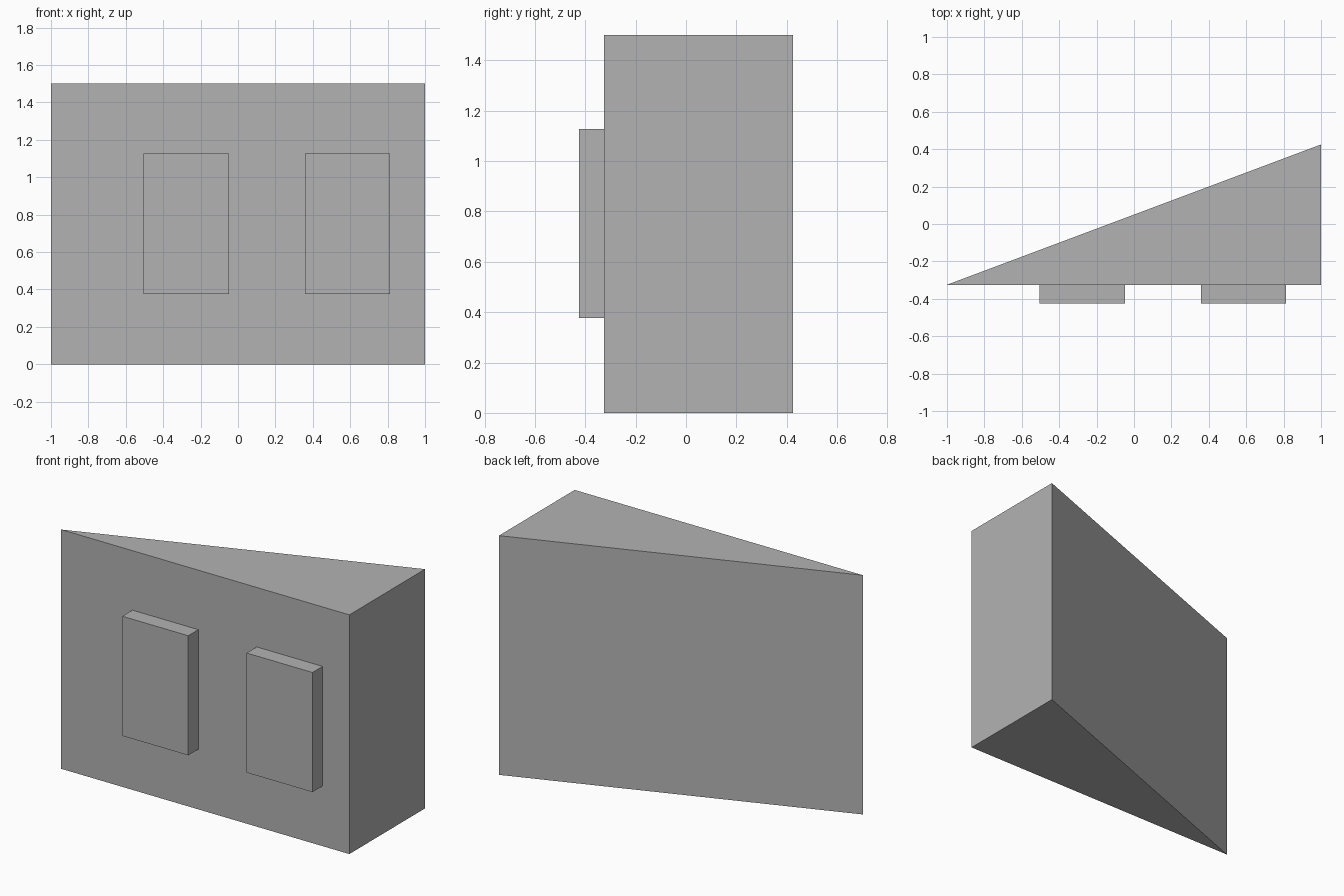
import bpy
import bmesh

cube = bpy.data.objects.get("Cube")
if cube:
    bpy.data.objects.remove(cube, do_unlink=True)

grey = bpy.data.materials.new("plain_grey")
grey.use_nodes = True
colour = (0.448, 0.448, 0.448, 1)
grey.diffuse_color = colour
grey.node_tree.nodes["Principled BSDF"].inputs["Base Color"].default_value = colour


def prism(name, outline, bottom, top):
    """Extrude a plan outline upward from bottom to top."""
    bm = bmesh.new()
    base = bm.faces.new([bm.verts.new((x, y, bottom)) for x, y in outline])
    result = bmesh.ops.extrude_face_region(bm, geom=[base])
    raised = [v for v in result["geom"] if isinstance(v, bmesh.types.BMVert)]
    bmesh.ops.translate(bm, verts=raised, vec=(0, 0, top - bottom))
    bmesh.ops.recalc_face_normals(bm, faces=bm.faces)
    mesh = bpy.data.meshes.new(name)
    bm.to_mesh(mesh)
    bm.free()
    mesh.materials.append(grey)
    obj = bpy.data.objects.new(name, mesh)
    bpy.context.collection.objects.link(obj)
    return obj


FRONT = -0.325
PANEL_FRONT = -0.425

# Wedge body, tapering to a sharp edge at the right
prism("wedge_body", [(-1, FRONT), (1, FRONT), (1, 0.425)], 0, 1.5)

# Two raised panels on the front
for name, x0 in (("right_panel", -0.505), ("left_panel", 0.357)):
    x1 = x0 + 0.457
    prism(name, [(x0, PANEL_FRONT), (x1, PANEL_FRONT), (x1, FRONT), (x0, FRONT)],
          0.377, 1.127)
